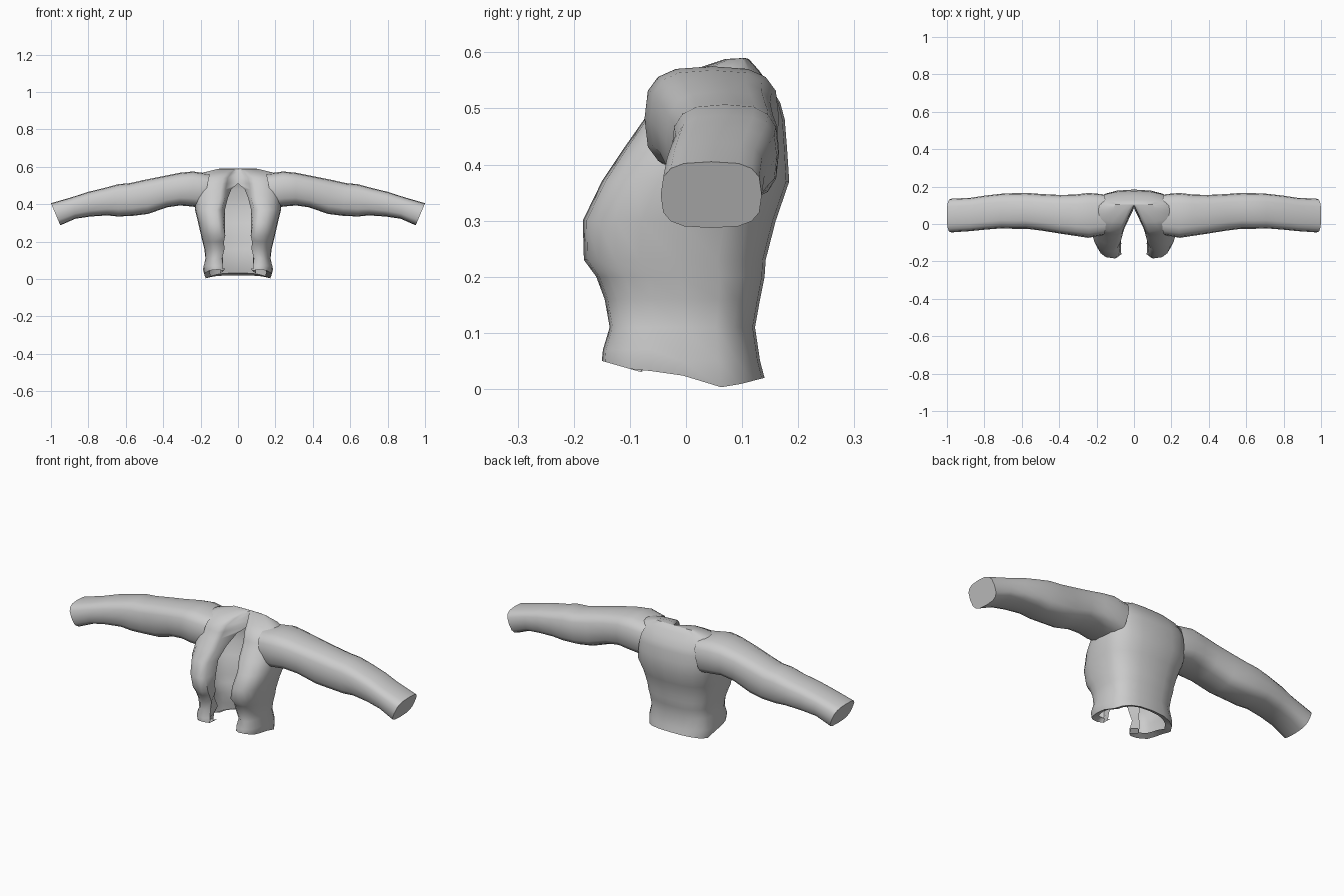
import bpy, bmesh, math

if "Cube" in bpy.data.objects:
    bpy.data.objects.remove(bpy.data.objects["Cube"])

grey = bpy.data.materials.new("grey cloth")
grey.diffuse_color = (0.6, 0.6, 0.6, 1)
grey.use_nodes = True
grey.node_tree.nodes["Principled BSDF"].inputs["Base Color"].default_value = grey.diffuse_color


def loft(name, rings, closed=False, cap=False):
    """Skin a list of rings, mirror it over x and shade it smooth."""
    bm = bmesh.new()
    rows = [[bm.verts.new(p) for p in r] for r in rings]
    n = len(rows[0])
    for a, b in zip(rows, rows[1:]):
        for i in range(n if closed else n - 1):
            j = (i + 1) % n
            bm.faces.new((a[i], a[j], b[j], b[i]))
    if cap:
        bm.faces.new(rows[-1])
    bmesh.ops.remove_doubles(bm, verts=bm.verts, dist=0.0005)
    bmesh.ops.recalc_face_normals(bm, faces=bm.faces)
    me = bpy.data.meshes.new(name)
    bm.to_mesh(me)
    bm.free()
    me.materials.append(grey)
    ob = bpy.data.objects.new(name, me)
    bpy.context.collection.objects.link(ob)
    m = ob.modifiers.new("mirror", 'MIRROR')
    m.use_clip = True
    m.merge_threshold = 0.001
    bpy.context.view_layer.objects.active = ob
    ob.select_set(True)
    bpy.ops.object.shade_smooth_by_angle(angle=math.radians(50))
    ob.select_set(False)
    return ob


def spow(v, p):
    return math.copysign(abs(v) ** p, v)


def hem_height(y):
    """Hem line: low at the back, raised at the front."""
    pts = [(-0.2, 0.055), (-0.15, 0.05), (-0.08, 0.03), (-0.03, 0.035),
           (0.03, 0.008), (0.07, 0.002), (0.2, 0.035)]
    for (a, za), (b, zb) in zip(pts, pts[1:]):
        if y <= b:
            return za + (zb - za) * (y - a) / (b - a)
    return pts[-1][1]


def half_section(back, width, front, edge, fold):
    """Half outline from the back centre round the side to the folded front edge."""
    mid = (back + front) / 2
    inner = min(edge + 0.025, width * 0.9)
    pts = []
    for i in range(6):
        t = math.pi / 2 * i / 5
        pts.append((width * math.sin(t) ** 0.8,
                    mid + (back - mid) * max(math.cos(t), 0) ** 0.65))
    for i in range(1, 6):
        t = math.pi / 2 * i / 5
        pts.append((inner + (width - inner) * max(math.cos(t), 0) ** 0.75,
                    mid + (front - mid) * math.sin(t) ** 0.8))
    pts.append((edge, front + 0.02))
    pts.append(fold)
    return pts


# Jacket body: height, back y, half width, front y, opening half width, fold point
levels = [
    (0.05, 0.132, 0.187, -0.148, 0.080, (0.095, -0.07)),
    (0.11, 0.123, 0.174, -0.136, 0.085, (0.080, -0.06)),
    (0.16, 0.132, 0.180, -0.145, 0.072, (0.095, -0.07)),
    (0.20, 0.140, 0.190, -0.160, 0.075, (0.085, -0.07)),
    (0.23, 0.142, 0.197, -0.182, 0.068, (0.085, -0.08)),
    (0.30, 0.160, 0.213, -0.184, 0.080, (0.070, -0.09)),
    (0.37, 0.184, 0.230, -0.150, 0.088, (0.070, -0.07)),
    (0.43, 0.180, 0.232, -0.110, 0.070, (0.055, -0.02)),
    (0.48, 0.176, 0.228, -0.075, 0.066, (0.035, 0.04)),
    (0.51, 0.168, 0.222, -0.056, 0.060, (0.0, 0.085)),
    (0.54, 0.150, 0.212, -0.042, 0.055, (0.0, 0.095)),
    (0.568, 0.130, 0.190, 0.010, 0.035, (0.0, 0.100)),
    (0.588, 0.112, 0.110, 0.070, 0.010, (0.0, 0.100)),
]
body = []
hem = half_section(0.14, 0.180, -0.150, 0.080, (0.095, -0.08))
# hem turned inward under the body
body.append([(x * 0.84, y * 0.8, hem_height(y) + 0.012) for x, y in hem])
body.append([(x, y, hem_height(y)) for x, y in hem])
for z, *shape in levels:
    sec = half_section(*shape)
    lift = 0.02 if z == 0.05 else 0
    body.append([(x, y, z + (lift if y < -0.05 else 0)) for x, y in sec])
# ridge closing the shoulders
body.append([(x * 0.9, 0.105, 0.59) for x, y, z in body[-1]])
loft("jacket_body", body)

# Sleeves: top x, top z, bottom x, bottom z, front y, back y
stations = [
    (0.15, 0.562, 0.19, 0.380, -0.060, 0.160),
    (0.24, 0.575, 0.25, 0.388, -0.074, 0.166),
    (0.31, 0.568, 0.31, 0.393, -0.064, 0.158),
    (0.40, 0.550, 0.38, 0.383, -0.052, 0.155),
    (0.50, 0.530, 0.48, 0.348, -0.036, 0.160),
    (0.58, 0.512, 0.56, 0.338, -0.026, 0.166),
    (0.64, 0.507, 0.64, 0.334, -0.026, 0.165),
    (0.71, 0.488, 0.70, 0.340, -0.023, 0.162),
    (0.80, 0.466, 0.79, 0.334, -0.030, 0.152),
    (0.88, 0.440, 0.87, 0.322, -0.038, 0.140),
    (1.00, 0.405, 0.95, 0.287, -0.045, 0.135),
]
sleeve = []
for xt, zt, xb, zb, yf, yk in stations:
    ring = []
    for i in range(16):
        a = 2 * math.pi * i / 16
        u = spow(math.cos(a), 0.65)
        v = (spow(math.sin(a), 0.65) + 1) / 2
        ring.append((xb + (xt - xb) * v, (yf + yk) / 2 + (yk - yf) / 2 * u,
                     zb + (zt - zb) * v))
    sleeve.append(ring)
loft("sleeves", sleeve, closed=True, cap=True)
